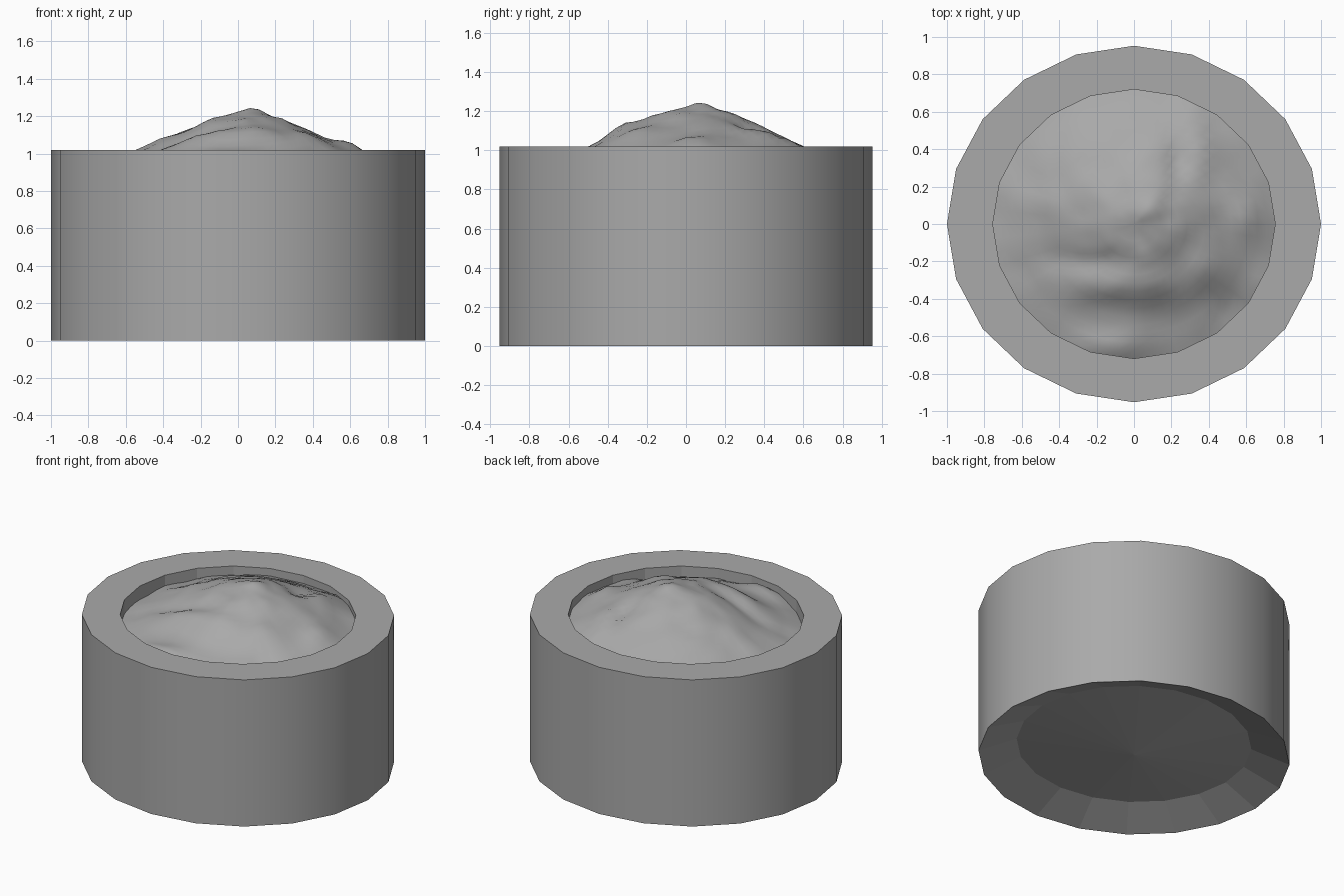
import bpy, bmesh, math
from mathutils import Vector, noise

SIDES = 20
SQUASH = 0.953      # the pot is slightly narrower front to back
RIM_Z = 1.02

cube = bpy.data.objects.get("Cube")
if cube:
    bpy.data.objects.remove(cube, do_unlink=True)

grey = bpy.data.materials.new("plain grey")
grey.use_nodes = True
grey.diffuse_color = (0.4, 0.4, 0.4, 1)
grey.node_tree.nodes["Principled BSDF"].inputs["Base Color"].default_value = (0.4, 0.4, 0.4, 1)


def add_object(name, bm):
    mesh = bpy.data.meshes.new(name)
    bm.to_mesh(mesh)
    bm.free()
    mesh.materials.append(grey)
    obj = bpy.data.objects.new(name, mesh)
    bpy.context.collection.objects.link(obj)
    return obj


def ring(bm, radius, sides, height):
    """Ring of vertices; height is a function of x and y."""
    verts = []
    for i in range(sides):
        a = math.tau * i / sides
        x, y = radius * math.cos(a), radius * SQUASH * math.sin(a)
        verts.append(bm.verts.new((x, y, height(x, y))))
    return verts


def bridge(bm, lower, upper):
    n = len(lower)
    return [bm.faces.new((lower[i], lower[(i + 1) % n], upper[(i + 1) % n], upper[i]))
            for i in range(n)]


def fan(bm, loop, z):
    tip = bm.verts.new((0, 0, z))
    for i in range(len(loop)):
        bm.faces.new((tip, loop[i], loop[(i + 1) % len(loop)]))


# Pot: revolved profile, from the recessed underside to the inner floor
def make_pot():
    bm = bmesh.new()
    profile = [(0.755, 0.1), (1, 0), (1, RIM_Z), (0.755, RIM_Z), (0.755, 0.75)]
    rings = [ring(bm, r, SIDES, lambda x, y, z=z: z) for r, z in profile]
    for k in range(len(rings) - 1):
        for face in bridge(bm, rings[k], rings[k + 1]):
            face.smooth = k == 1        # only the outer wall is smooth
    fan(bm, rings[0], 0.02)
    fan(bm, rings[-1], 0.75)
    bmesh.ops.recalc_face_normals(bm, faces=bm.faces)
    return add_object("pot", bm)


# Soil: mound profile plus lumps and fine noise
MOUND = [(0, 1.225), (0.2, 1.185), (0.4, 1.085), (0.55, 1.02), (0.68, 0.97), (0.9, 0.9)]
LUMPS = [  # x, y, width in x, width in y, height
    (0.09, 0.09, 0.07, 0.07, 0.02),
    (-0.45, 0.1, 0.14, 0.12, 0.03),
    (-0.1, -0.34, 0.3, 0.07, 0.035),
    (-0.15, -0.66, 0.2, 0.08, 0.06),
    (0.38, -0.26, 0.1, 0.1, 0.04),
    (0.35, 0.42, 0.09, 0.16, 0.04),
    (0.6, 0.05, 0.08, 0.12, 0.045),
    (-0.3, 0.4, 0.15, 0.15, 0.02),
    (0.5, -0.46, 0.12, 0.1, -0.03),
    (0.24, 0.3, 0.05, 0.15, -0.025),
    (-0.3, -0.2, 0.3, 0.05, -0.02),
]


def soil_height(x, y):
    r = math.hypot(x - 0.05, y - 0.05)
    z = MOUND[-1][1]
    for (r0, z0), (r1, z1) in zip(MOUND, MOUND[1:]):
        if r0 <= r < r1:
            z = z0 + (z1 - z0) * (r - r0) / (r1 - r0)
    for cx, cy, wx, wy, h in LUMPS:
        z += h * math.exp(-((x - cx) / wx) ** 2 - ((y - cy) / wy) ** 2)
    z += 0.018 * noise.noise(Vector((x * 5, y * 5, 3)))
    z += 0.008 * noise.noise(Vector((x * 11, y * 11, 7)))
    return z


def make_soil():
    bm = bmesh.new()
    steps = 16
    rings = [ring(bm, 0.757 * k / steps, SIDES * 3, soil_height) for k in range(steps, 0, -1)]
    for lower, upper in zip(rings, rings[1:]):
        bridge(bm, lower, upper)
    fan(bm, rings[-1], soil_height(0, 0))
    for face in bm.faces:
        face.smooth = True
    bmesh.ops.recalc_face_normals(bm, faces=bm.faces)
    return add_object("soil_mound", bm)


make_pot()
make_soil()
